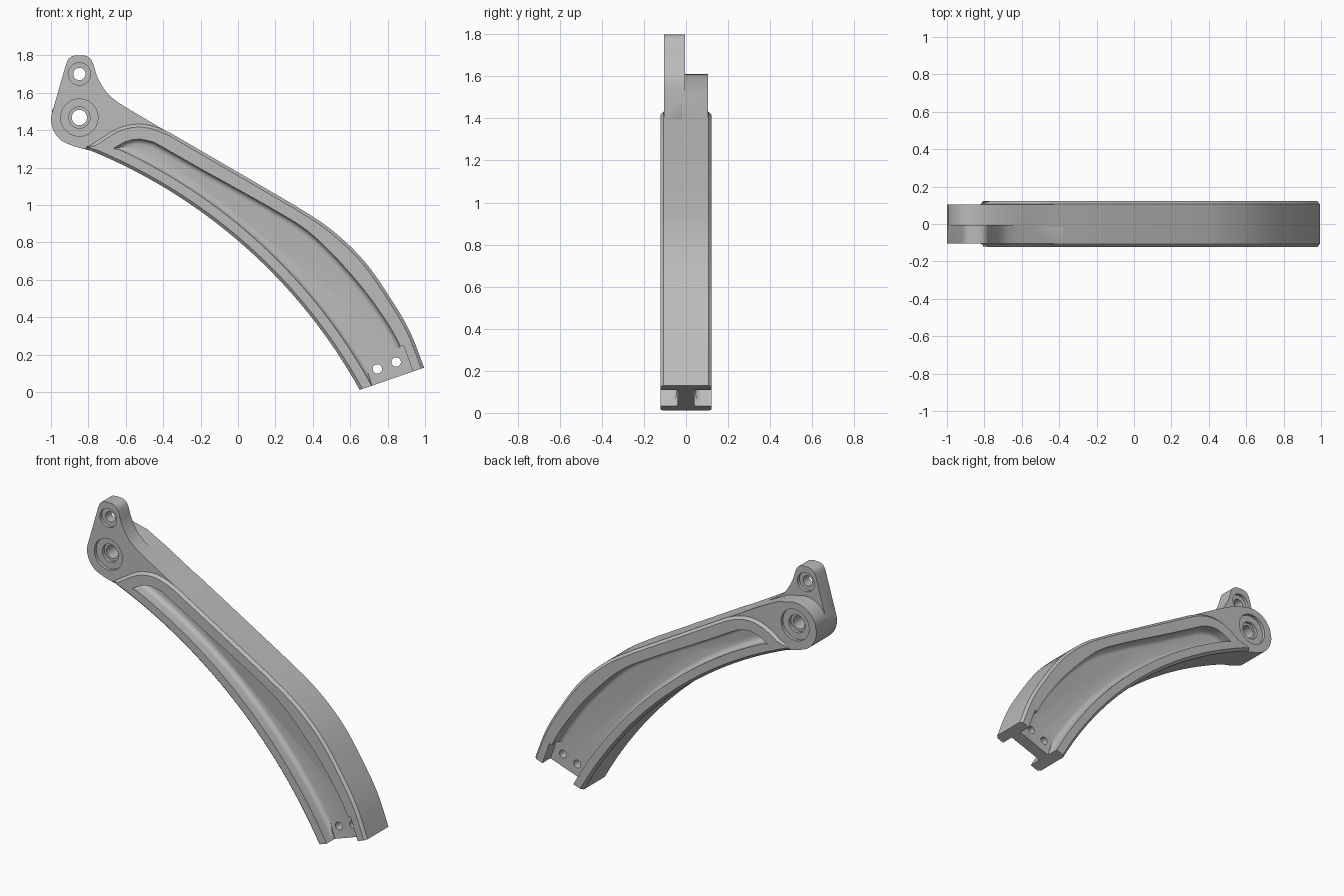
import bpy, bmesh, math
from mathutils import Vector

cube = bpy.data.objects.get("Cube")
if cube:
    bpy.data.objects.remove(cube, do_unlink=True)

metal = bpy.data.materials.new("satin_grey")
metal.use_nodes = True
GREY = (0.5, 0.5, 0.5, 1)
metal.diffuse_color = GREY
metal.node_tree.nodes["Principled BSDF"].inputs["Base Color"].default_value = GREY

ARC_CENTRE = Vector((-1.887, -1.393))
PIVOT, EAR = (-0.848, 1.467), (-0.848, 1.70)


def arc(centre, radius, start, end, steps):
    """Points on a circle, angles in degrees."""
    out = []
    for i in range(steps + 1):
        a = math.radians(start + (end - start) * i / steps)
        out.append((centre[0] + radius * math.cos(a), centre[1] + radius * math.sin(a)))
    return out


def spline(points, steps=5):
    """Smooth curve through the points."""
    p = [Vector(q) for q in points]
    p = [2 * p[0] - p[1]] + p + [2 * p[-1] - p[-2]]
    out = []
    for a, b, c, d in zip(p, p[1:], p[2:], p[3:]):
        for i in range(steps):
            t = i / steps
            out.append(0.5 * (2 * b + (c - a) * t + (2 * a - 5 * b + 4 * c - d) * t * t
                              + (3 * b - a - 3 * c + d) * t ** 3))
    return out + [p[-2]]


def prism(name, outline, y0, y1, bevel=0, segments=1, bevel_at=(), keep=None):
    """Extrude an x-z outline along y, bevelling the caps listed in bevel_at."""
    bm = bmesh.new()
    base = bm.faces.new([bm.verts.new((x, y0, z)) for x, z in outline])
    ext = bmesh.ops.extrude_face_region(bm, geom=[base])
    verts = [v for v in ext["geom"] if isinstance(v, bmesh.types.BMVert)]
    bmesh.ops.translate(bm, verts=verts, vec=(0, y1 - y0, 0))
    bmesh.ops.recalc_face_normals(bm, faces=bm.faces)
    if bevel:
        edges = [e for e in bm.edges
                 if any(all(abs(v.co.y - y) < 1e-5 for v in e.verts) for y in bevel_at)
                 and not (keep and all(keep(v.co) for v in e.verts))]
        bmesh.ops.bevel(bm, geom=edges, offset=bevel, segments=segments, profile=0.5,
                        affect='EDGES', clamp_overlap=False)
    mesh = bpy.data.meshes.new(name)
    bm.to_mesh(mesh)
    bm.free()
    mesh.materials.append(metal)
    ob = bpy.data.objects.new(name, mesh)
    bpy.context.scene.collection.objects.link(ob)
    return ob


def drill(centre, radius, y0, y1):
    return prism("drill", arc(centre, radius, 0, 345, 23), y0, y1)


def combine(target, tools, operation):
    """Boolean the tools into the target, then discard them."""
    for tool in tools:
        tool.hide_render = True
        mod = target.modifiers.new("join", 'BOOLEAN')
        mod.operation, mod.solver, mod.object = operation, 'EXACT', tool
    graph = bpy.context.evaluated_depsgraph_get()
    mesh = bpy.data.meshes.new_from_object(target.evaluated_get(graph))
    target.modifiers.clear()
    target.data = mesh
    for tool in tools:
        bpy.data.objects.remove(tool, do_unlink=True)


# Curved arm with chamfered rim
shoulder = spline([(-0.82, 1.30), (-0.74, 1.35), (-0.64, 1.41), (-0.54, 1.432),
                   (-0.45, 1.42), (-0.36, 1.384)], 3)
back_edge = spline([(0.3, 1.0), (0.49, 0.875), (0.675, 0.70), (0.835, 0.47),
                    (0.925, 0.31), (0.995, 0.13)], 5)
belly = arc(ARC_CENTRE, 2.90, 28.95, 68.2, 32)
arm = prism("bracket_arm", shoulder + back_edge + belly, -0.122, 0.122, 0.016, 1,
            (-0.122, 0.122), lambda co: co.z < 0.14 and co.x > 0.64)

# Head: front plate with the ear, shorter rounded back plate
inner = [(-0.30, 1.345), (-0.35, 1.30), (-0.70, 1.27), (-0.82, 1.298)]
left_side = spline([(-0.82, 1.298), (-0.88, 1.315), (-0.945, 1.345), (-0.985, 1.395),
                    (-1.0, 1.45), (-0.995, 1.49)], 4)[1:]
ear_top = spline([(-0.92, 1.75), (-0.905, 1.782), (-0.875, 1.798), (-0.82, 1.798),
                  (-0.79, 1.782), (-0.773, 1.75), (-0.75, 1.68), (-0.705, 1.605),
                  (-0.65, 1.555), (-0.58, 1.51)], 4)
front_plate = prism("front_plate", inner + left_side + ear_top, -0.105, -0.005)
round_top = arc((-0.85, 1.46), 0.15, 165, 75, 12)
back_plate = prism("back_plate", inner + left_side + round_top
                   + [(-0.72, 1.583), (-0.58, 1.51)], -0.02, 0.105)
combine(arm, [front_plate, back_plate], 'UNION')

# Filleted pockets on both sides, with a square socket at the lower end
pocket = (spline([(-0.665, 1.302), (-0.60, 1.338), (-0.53, 1.352), (-0.45, 1.335)], 2)
          + spline([(-0.40, 1.307), (-0.18, 1.182), (0.168, 0.988), (0.38, 0.854), (0.57, 0.667),
                    (0.73, 0.47), (0.862, 0.256), (0.93, 0.04)], 5)
          + arc(ARC_CENTRE, 2.967, 27, 65, 32))
socket = [(0.676, 0.165), (0.885, 0.25), (0.953, 0.06), (0.735, -0.03)]
cutters = []
for side in (-1, 1):
    cutters.append(prism("pocket_cut", pocket, side * 0.04, side * 0.2, 0.03, 4, (side * 0.04,)))
    cutters.append(prism("socket_cut", socket, side * 0.0401, side * 0.2))
    # Stepped recess at the pivot
    cutters.append(drill(PIVOT, 0.10, side * 0.085, side * 0.2))
    cutters.append(drill(PIVOT, 0.057, side * 0.065, side * 0.2))

# Through holes and ear recesses
cutters += [drill(PIVOT, 0.041, -0.3, 0.3), drill(EAR, 0.033, -0.3, 0.3),
            drill(EAR, 0.06, -0.3, -0.085), drill(EAR, 0.06, -0.025, 0.3),
            drill((0.745, 0.123), 0.025, -0.3, 0.3), drill((0.846, 0.16), 0.025, -0.3, 0.3)]
combine(arm, cutters, 'DIFFERENCE')

bpy.ops.object.select_all(action='DESELECT')
arm.select_set(True)
bpy.context.view_layer.objects.active = arm
bpy.ops.object.shade_smooth_by_angle(angle=math.radians(30))
